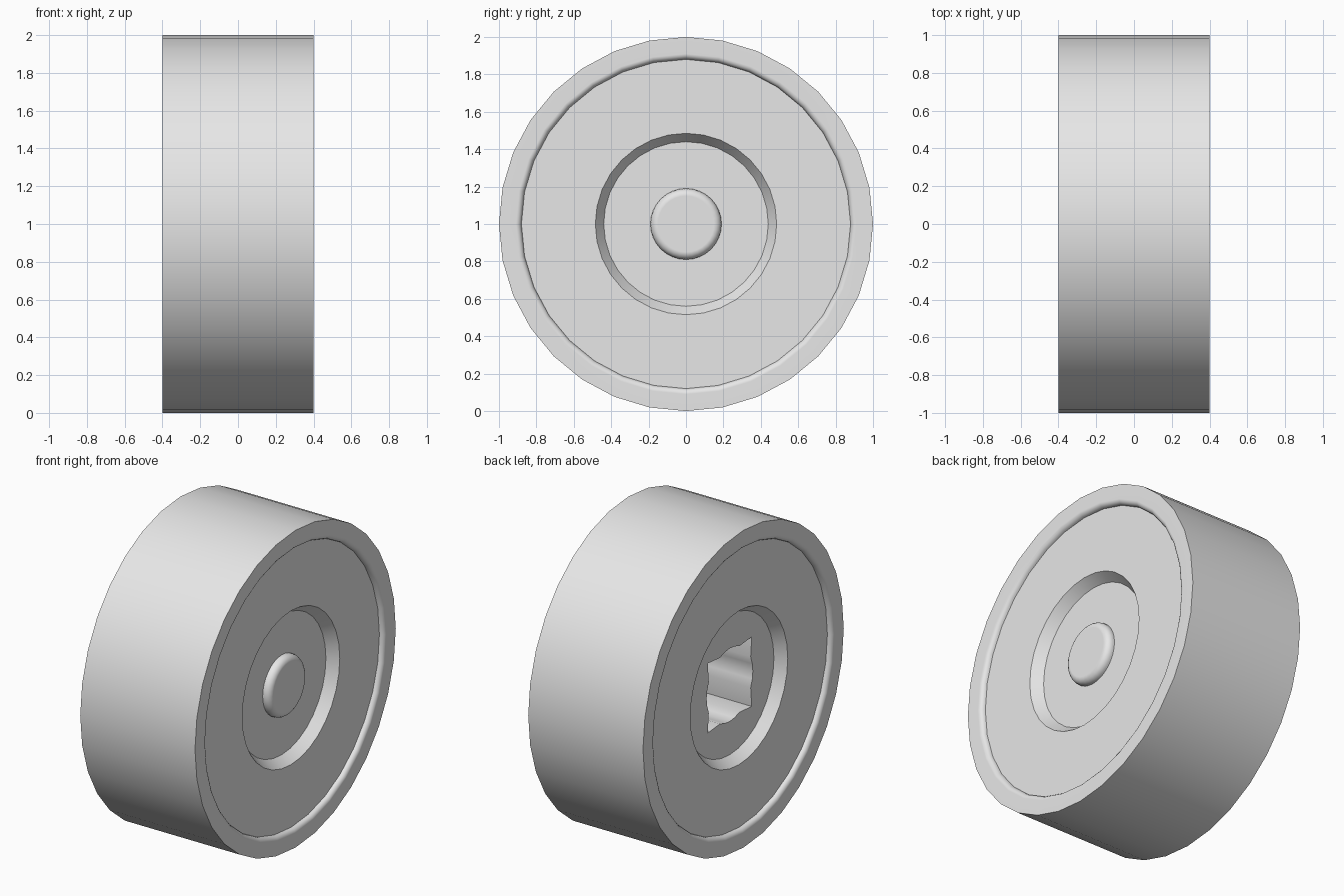
import bpy, bmesh, math
from mathutils import Matrix, Vector

if "Cube" in bpy.data.objects:
    bpy.data.objects.remove(bpy.data.objects["Cube"], do_unlink=True)

SIDES = 32
HALF = 0.4       # half width of the wheel
PANEL = 0.37     # recessed side panel
FLOOR = 0.305    # hub floor
CENTRE = Matrix.Translation((0, 0, 1))

grey = bpy.data.materials.new("plain_grey")
grey.use_nodes = True
grey.diffuse_color = (0.8, 0.8, 0.8, 1)
grey.node_tree.nodes["Principled BSDF"].inputs["Base Color"].default_value = (0.8, 0.8, 0.8, 1)


def finish(name, bm):
    bmesh.ops.recalc_face_normals(bm, faces=bm.faces[:])
    bm.transform(CENTRE)
    mesh = bpy.data.meshes.new(name)
    bm.to_mesh(mesh)
    bm.free()
    mesh.materials.append(grey)
    obj = bpy.data.objects.new(name, mesh)
    bpy.context.collection.objects.link(obj)
    return obj


def activate(obj):
    bpy.ops.object.select_all(action='DESELECT')
    obj.select_set(True)
    bpy.context.view_layer.objects.active = obj


def smooth(obj):
    activate(obj)
    bpy.ops.object.shade_smooth_by_angle(angle=math.radians(30))
    mod = obj.modifiers.new("weighted_normals", 'WEIGHTED_NORMAL')
    mod.keep_sharp = True


def lathe(name, profile, sides=SIDES):
    """Turn (x, radius) points about the x axis and cap both ends."""
    bm = bmesh.new()
    rings = []
    for x, r in profile:
        angles = [math.tau * i / sides for i in range(sides)]
        rings.append([bm.verts.new((x, r * math.sin(a), r * math.cos(a))) for a in angles])
    for a, b in zip(rings, rings[1:]):
        for i in range(sides):
            j = (i + 1) % sides
            bm.faces.new((a[i], a[j], b[j], b[i]))
    bm.faces.new(rings[0])
    bm.faces.new(rings[-1])
    return finish(name, bm)


def fillet(x, r, size, steps=4):
    """Convex quarter round, from the flat top outwards and down."""
    turn = [math.pi / 2 * i / steps for i in range(steps + 1)]
    return [(x - size + size * math.cos(t), r - size + size * math.sin(t)) for t in turn]


# Wheel body: hub floor, sloped hub wall, panel, rounded rim lip and tread
lip = [(x, 2 * 0.88 - r) for x, r in reversed(fillet(HALF, 0.88, HALF - PANEL))]
side = [(FLOOR, 0.44), (PANEL, 0.485)] + lip + [(HALF, 1.0)]
body = lathe("wheel_body", side + [(-x, r) for x, r in reversed(side)])

# Axle socket: round bore with four pointed corner notches
outline = []
for quarter in range(4):
    for degrees, radius in ((-25, 0.23), (-12, 0.23), (0, 0.23), (12, 0.23), (25, 0.23), (45, 0.31)):
        a = math.radians(degrees + 90 * quarter)
        outline.append((radius * math.cos(a), radius * math.sin(a)))
bm = bmesh.new()
base = bm.faces.new([bm.verts.new((-0.6, y, z)) for y, z in outline])
extruded = bmesh.ops.extrude_face_region(bm, geom=[base])["geom"]
moved = [v for v in extruded if isinstance(v, bmesh.types.BMVert)]
bmesh.ops.translate(bm, verts=moved, vec=Vector((0.8, 0, 0)))
cutter = finish("socket_cutter", bm)
cutter.hide_render = True

cut = body.modifiers.new("axle_socket", 'BOOLEAN')
cut.object = cutter
cut.operation = 'DIFFERENCE'
cut.solver = 'EXACT'
activate(body)
bpy.ops.object.modifier_apply(modifier=cut.name)
bpy.data.objects.remove(cutter, do_unlink=True)
smooth(body)

# Rounded boss in the middle of the closed side
boss = lathe("hub_boss", fillet(FLOOR + 0.05, 0.19, 0.04) + [(FLOOR - 0.02, 0.19)])
smooth(boss)
